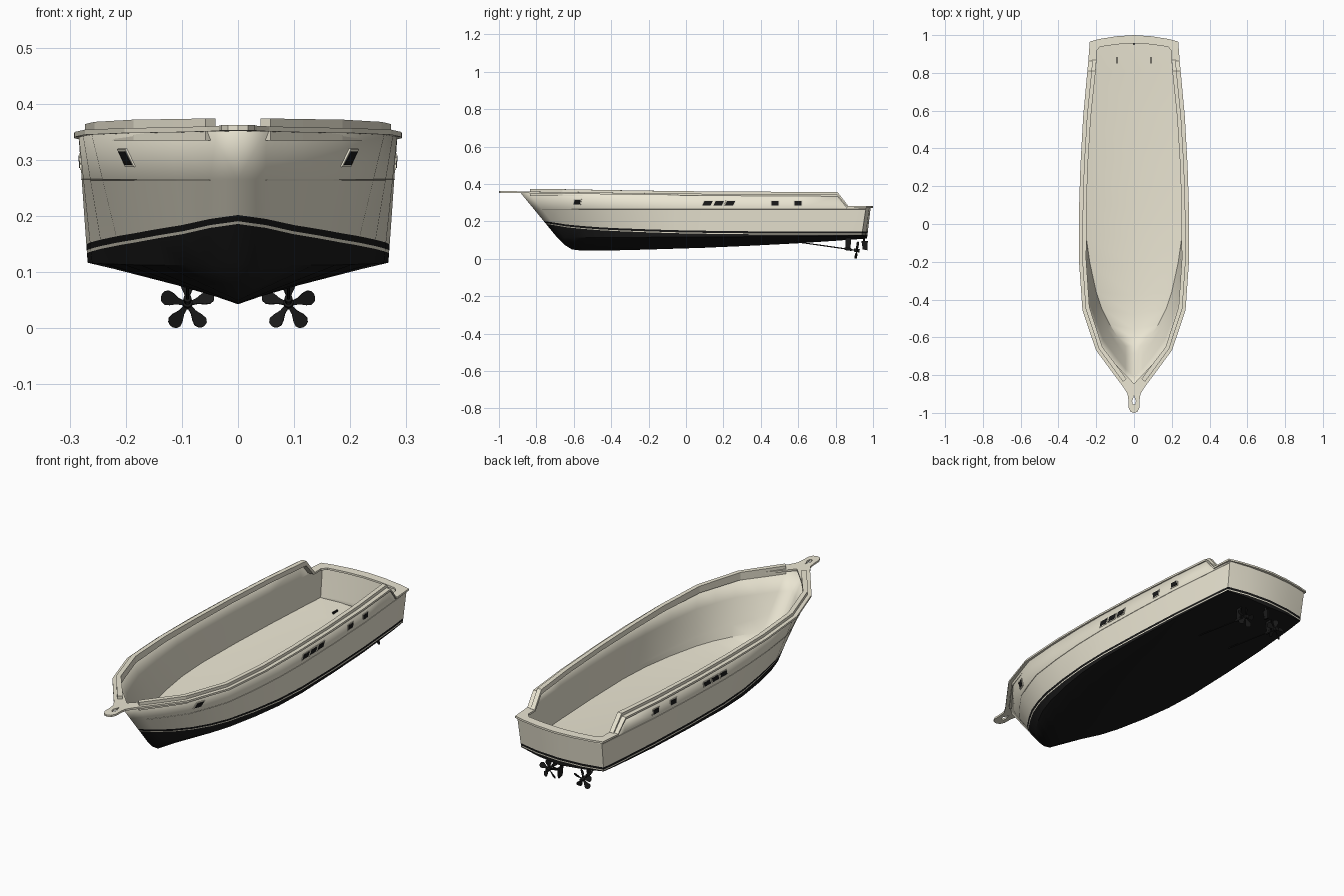
import bpy, bmesh, math
from mathutils import Vector, Matrix
from mathutils.bvhtree import BVHTree

if "Cube" in bpy.data.objects:
    bpy.data.objects.remove(bpy.data.objects["Cube"])


def material(name, col):
    m = bpy.data.materials.new(name)
    m.diffuse_color = (*col, 1)
    m.use_nodes = True
    m.node_tree.nodes["Principled BSDF"].inputs["Base Color"].default_value = m.diffuse_color
    return m


CREAM = material("cream", (0.83, 0.79, 0.65))
BLACK = material("black", (0.01, 0.01, 0.01))


def make(name, verts, faces, mats, indices=None, recalc=True, mirror=False):
    me = bpy.data.meshes.new(name)
    me.from_pydata([tuple(v) for v in verts], [], faces)
    for m in mats:
        me.materials.append(m)
    if indices:
        for p, i in zip(me.polygons, indices):
            p.material_index = i
    bm = bmesh.new()
    bm.from_mesh(me)
    bmesh.ops.remove_doubles(bm, verts=bm.verts, dist=1e-5)
    if recalc:
        bmesh.ops.recalc_face_normals(bm, faces=bm.faces)
    bm.to_mesh(me)
    bm.free()
    ob = bpy.data.objects.new(name, me)
    bpy.context.collection.objects.link(ob)
    if mirror:
        mod = ob.modifiers.new("mirror", 'MIRROR')
        mod.merge_threshold = 1e-4
    return ob


def loft(sections, closed=False, caps=False):
    n = len(sections[0])
    verts = [p for s in sections for p in s]
    faces = []
    for i in range(len(sections) - 1):
        for j in range(n if closed else n - 1):
            k = (j + 1) % n
            faces.append((i*n + j, (i+1)*n + j, (i+1)*n + k, i*n + k))
    if caps:
        faces += [tuple(range(n)), tuple(range(len(verts) - n, len(verts)))]
    return verts, faces


def smooth(ob, angle=25):
    bpy.ops.object.select_all(action='DESELECT')
    ob.select_set(True)
    bpy.context.view_layer.objects.active = ob
    bpy.ops.object.shade_smooth_by_angle(angle=math.radians(angle))


# Hull stations: sheer (x,y,z), chine (x,y,z), keel (y,z), waterline z
STATIONS = [
    ((0, -.885, .353), (0, -.69, .115), (-.69, .115), .202),
    ((.05, -.84, .353), (.05, -.65, .113), (-.65, .075), .195),
    ((.12, -.75, .352), (.092, -.60, .113), (-.61, .05), .184),
    ((.19, -.66, .352), (.135, -.53, .113), (-.56, .044), .176),
    ((.228, -.55, .351), (.175, -.45, .113), (-.48, .043), .169),
    ((.262, -.45, .350), (.205, -.36, .114), (-.38, .045), .164),
    ((.277, -.27, .347), (.238, -.21, .115), (-.22, .049), .158),
    ((.284, -.08, .344), (.260, -.06, .116), (-.06, .054), .153),
    ((.284, .10, .342), (.268, .10, .117), (.10, .059), .150),
    ((.275, .35, .340), (.262, .35, .118), (.35, .070), .147),
    ((.261, .60, .338), (.250, .60, .119), (.60, .083), .146),
    ((.241, .81, .337), (.233, .81, .122), (.81, .097), .145),
    ((.235, .86, .272), (.229, .86, .123), (.86, .101), .145),
    ((.225, .962, .272), (.22, .94, .125), (.968, .108), .145),
    ((.12, .980, .272), (.12, .960, .117), (.968, .108), .145),
    ((0, .987, .272), (0, .968, .109), (.968, .108), .145),
]
sections = []
for sh, ch, (ky, kz), w in STATIONS:
    sh, ch = Vector(sh), Vector(ch)
    at = lambda z: ch.lerp(sh, (z - ch.z) / (sh.z - ch.z))
    sections.append([Vector((0, ky, kz)), ch, at(w - .016), at(w - .011), at(w), at(.265), sh])
hv, hf = loft(sections)
bands = [0, 0, 1, 0, 1, 1]
hull = make("hull", hv, hf, [BLACK, CREAM, CREAM],
            [bands[i % 6] for i in range(len(hf))], recalc=False, mirror=True)
sol = hull.modifiers.new("shell", 'SOLIDIFY')
sol.thickness, sol.offset = .007, -1
sol.material_offset = sol.material_offset_rim = 1
smooth(hull, 22)
side = BVHTree.FromPolygons(hv, hf)

# Gunwale deck with bow pulpit and slot: outer x,y, inner x,y, z
DECK = [
    (0, -1, 0, -.957, .362), (.018, -.994, .008, -.951, .362), (.029, -.972, .010, -.935, .362),
    (.030, -.93, .005, -.925, .362), (.034, -.90, 0, -.905, .361), (.055, -.866, 0, -.845, .360),
    (.13, -.765, .098, -.742, .358), (.202, -.667, .167, -.652, .357), (.273, -.455, .236, -.44, .354),
    (.291, -.20, .253, -.19, .350), (.292, .05, .252, .05, .348), (.284, .30, .245, .30, .346),
    (.269, .57, .228, .57, .344), (.247, .81, .203, .81, .343), (.242, .862, .199, .862, .281),
    (.234, .966, .199, .915, .281), (.18, .98, .180, .938, .281), (.09, .994, .09, .951, .281),
    (0, 1, 0, .956, .281),
]
sec = [[(a, b, z), (c, d, z), (c, d, z - .009), (a, b, z - .009)] for a, b, c, d, z in DECK]
make("gunwale_deck", *loft(sec, True), [CREAM], mirror=True)

# Raised coaming on the inner edge of the deck: outer x,y, inner x,y, top z
COAMING = [
    (.058, -.835, .040, -.82, .374), (.116, -.757, .098, -.742, .373), (.186, -.66, .167, -.652, .372),
    (.256, -.448, .236, -.44, .368), (.273, -.20, .253, -.19, .364), (.272, .05, .252, .05, .361),
    (.265, .30, .245, .30, .359), (.249, .57, .228, .57, .358), (.225, .81, .203, .81, .357),
    (.221, .868, .199, .868, .282),
]
sec = []
for a, b, c, d, z in COAMING:
    low = .335 if b < .85 else .272
    sec.append([(a, b, low), (a, b, z), (c, d, z), (c, d, low)])
make("coaming", *loft(sec, True, True), [CREAM], mirror=True)

# Fine knuckle moulding along the topsides
sec = []
for s in sections[1:-2]:
    p = s[5]
    sec.append([p + Vector(d) for d in ((-.001, 0, -.0015), (.0015, 0, 0), (-.001, 0, .0015))])
make("side_moulding", *loft(sec, True, True), [CREAM], mirror=True)


# Portholes laid on the hull side
def pane(name, y0, y1, z0, z1, slant, depth, mat):
    ring = []
    for y, z in ((y0, z0), (y1, z0), (y1 + slant, z1), (y0 + slant, z1)):
        ring.append(side.ray_cast(Vector((1, y, z)), Vector((-1, 0, 0)))[0])
    n = (ring[1] - ring[0]).cross(ring[3] - ring[0]).normalized()
    sec = [[p - n*.003 for p in ring], [p + n*depth for p in ring]]
    make(name, *loft(sec, True, True), [mat], mirror=True)


WINDOWS = [(-.60, -.568, .292, .316, .006), (.088, .132, .286, .308, .010),
           (.148, .192, .286, .308, .010), (.208, .252, .286, .308, .010),
           (.457, .495, .285, .308, 0), (.58, .618, .285, .308, 0)]
for y0, y1, z0, z1, s in WINDOWS:
    pane("window_frame", y0 - .005, y1 + .005, z0 - .004, z1 + .004, s, .002, CREAM)
    pane("window_glass", y0, y1, z0, z1, s, .003, BLACK)


# Running gear
def rod(name, a, b, r, sides=12):
    a, b = Vector(a), Vector(b)
    bm = bmesh.new()
    bmesh.ops.create_cone(bm, cap_ends=True, segments=sides, radius1=r, radius2=r, depth=(b - a).length)
    bm.transform(Matrix.Translation((a + b)/2) @ (b - a).to_track_quat('Z', 'Y').to_matrix().to_4x4())
    me = bpy.data.meshes.new(name)
    bm.to_mesh(me)
    bm.free()
    me.materials.append(BLACK)
    ob = bpy.data.objects.new(name, me)
    bpy.context.collection.objects.link(ob)
    smooth(ob, 40)


def plate(name, outline, x, t):
    sec = [[(x + s*t, y, z) for y, z in outline] for s in (-1, 1)]
    make(name, *loft(sec, True, True), [BLACK])


BLADE = [(.004, .004), (.018, .006), (.030, .012), (.039, .014), (.046, .010), (.049, .003)]
for sx in (-1, 1):
    x = sx * .09
    rod("propeller_shaft", (x, .58, .092), (x, .925, .043), .003)
    rod("propeller_hub", (x, .898, .047), (x, .928, .0425), .009)
    plate("shaft_strut", [(.85, .125), (.885, .125), (.878, .043), (.855, .043)], x, .003)
    rod("strut_bearing", (x, .848, .054), (x, .885, .049), .007)
    tilt = Matrix.Translation((x, .913, .043)) @ Matrix.Rotation(-.14, 4, 'X')
    verts, faces = [], []
    outline = [(w, r) for r, w in BLADE] + [(-w, r) for r, w in reversed(BLADE)]
    for k in range(5):
        m = tilt @ Matrix.Rotation(k*math.tau/5, 4, 'Y') @ Matrix.Rotation(sx*.5, 4, 'Z')
        base, n = len(verts), len(outline)
        sec = [[m @ Vector((w, d, r)) for w, r in outline] for d in (-.001, .001)]
        v, f = loft(sec, True, True)
        verts += v
        faces += [tuple(i + base for i in q) for q in f]
    make("propeller_blades", verts, faces, [BLACK])

# Centre rudder
plate("rudder", [(.938, .095), (.972, .095), (.970, .045), (.945, .05)], 0, .004)
rod("rudder_stock", (0, .952, .06), (0, .952, .12), .005)
